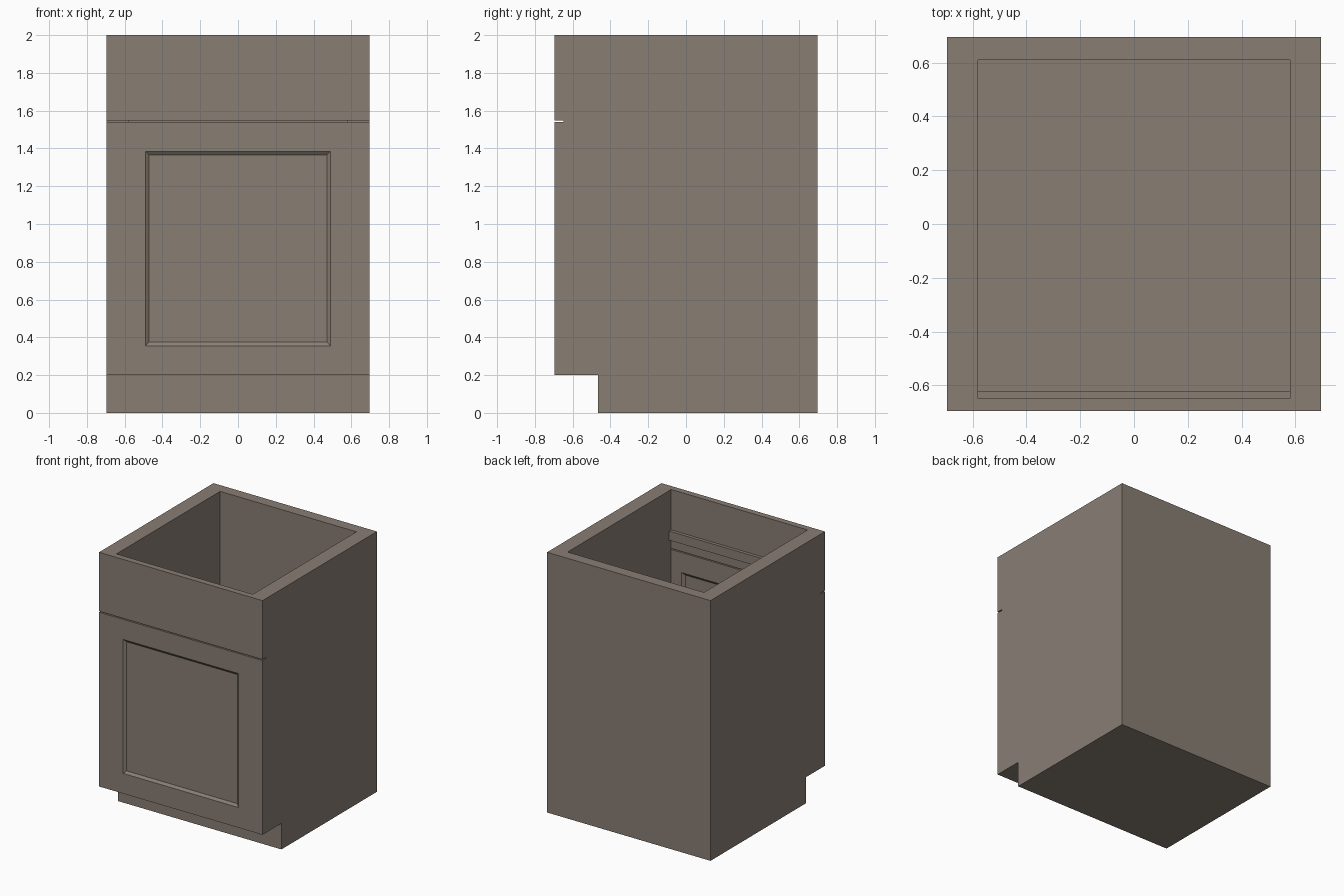
import bpy, bmesh

if "Cube" in bpy.data.objects:
    bpy.data.objects.remove(bpy.data.objects["Cube"])

W = 0.695          # half width and half depth
DOOR_BACK = -0.648
GAP = 0.004        # half of the slit between drawer front and door

mat = bpy.data.materials.new("painted_wood")
mat.diffuse_color = (0.25, 0.21, 0.175, 1)
mat.use_nodes = True
mat.node_tree.nodes["Principled BSDF"].inputs["Base Color"].default_value = mat.diffuse_color


def finish(name, bm):
    bmesh.ops.recalc_face_normals(bm, faces=bm.faces)
    me = bpy.data.meshes.new(name)
    bm.to_mesh(me)
    bm.free()
    ob = bpy.data.objects.new(name, me)
    bpy.context.collection.objects.link(ob)
    me.materials.append(mat)
    return ob


def box_bm(x0, x1, y0, y1, z0, z1):
    bm = bmesh.new()
    for v in bmesh.ops.create_cube(bm, size=1)["verts"]:
        v.co.x = x1 if v.co.x > 0 else x0
        v.co.y = y1 if v.co.y > 0 else y0
        v.co.z = z1 if v.co.z > 0 else z0
    return bm


# Carcass: side profile with toe-kick notch, extruded across the width
bm = bmesh.new()
profile = [(DOOR_BACK, 0.2), (-0.465, 0.2), (-0.465, 0), (W, 0), (W, 2), (DOOR_BACK, 2)]
face = bm.faces.new([bm.verts.new((-W, y, z)) for y, z in profile])
ext = bmesh.ops.extrude_face_region(bm, geom=[face])
bmesh.ops.translate(bm, vec=(2 * W, 0, 0),
                    verts=[g for g in ext["geom"] if isinstance(g, bmesh.types.BMVert)])
carcass = finish("carcass", bm)

# Hollow interior, open at the top and at the front
cutter = finish("interior_cutter", box_bm(-0.58, 0.58, -0.8, 0.61, 0.3, 2.2))
cutter.hide_render = True
mod = carcass.modifiers.new("hollow", 'BOOLEAN')
mod.object = cutter
mod.operation = 'DIFFERENCE'
mod.solver = 'EXACT'
bpy.context.view_layer.objects.active = carcass
bpy.ops.object.modifier_apply(modifier=mod.name)
bpy.data.objects.remove(cutter)

# Drawer front and inner rail behind it
finish("drawer_front", box_bm(-W, W, -W, DOOR_BACK, 1.543 + GAP, 2))
finish("inner_rail", box_bm(-0.58, 0.58, DOOR_BACK, -0.623, 1.62, 1.69))

# Door with a bevelled recessed panel on both faces
bm = box_bm(-W, W, -W, DOOR_BACK, 0.2, 1.543 - GAP)
bm.normal_update()
zmid = 0.87
for f in [f for f in bm.faces if abs(f.normal.y) > 0.9]:
    inward = -f.normal.y
    for hx, hz, depth in ((0.49, 0.515, 0), (0.47, 0.496, 0.015)):
        bmesh.ops.inset_individual(bm, faces=[f], thickness=0.02)
        for v in f.verts:
            v.co.x = hx if v.co.x > 0 else -hx
            v.co.z = zmid + (hz if v.co.z > zmid else -hz)
            v.co.y += inward * depth
finish("door", bm)
